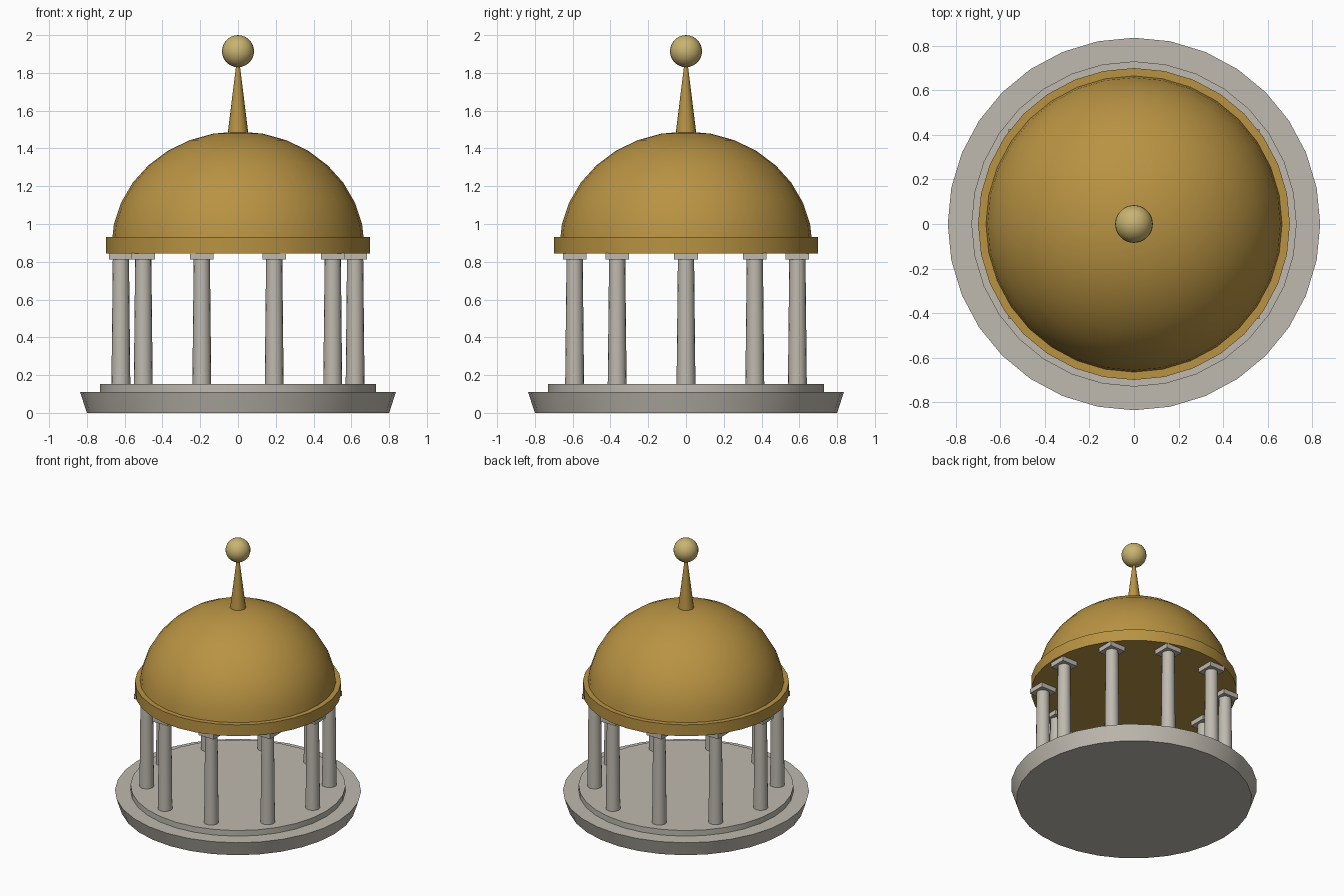
import bpy
import bmesh
from math import cos, sin, pi, radians

if "Cube" in bpy.data.objects:
    bpy.data.objects.remove(bpy.data.objects["Cube"])


def material(name, rgb):
    m = bpy.data.materials.new(name)
    m.diffuse_color = (*rgb, 1)
    m.use_nodes = True
    m.node_tree.nodes["Principled BSDF"].inputs["Base Color"].default_value = m.diffuse_color
    return m


stone = material("stone", (0.52, 0.49, 0.43))
gold = material("gold", (0.48, 0.29, 0.055))
pale_gold = material("pale_gold", (0.58, 0.45, 0.16))


def finish(name, bm, mat, location=(0, 0, 0)):
    bmesh.ops.recalc_face_normals(bm, faces=bm.faces)
    mesh = bpy.data.meshes.new(name)
    bm.to_mesh(mesh)
    bm.free()
    mesh.materials.append(mat)
    obj = bpy.data.objects.new(name, mesh)
    obj.location = location
    bpy.context.collection.objects.link(obj)
    bpy.ops.object.select_all(action='DESELECT')
    obj.select_set(True)
    bpy.context.view_layer.objects.active = obj
    bpy.ops.object.shade_smooth_by_angle(angle=radians(35))
    return obj


def lathe(name, profile, sides, mat, location=(0, 0, 0)):
    """Revolve (radius, z) points around z; radius 0 becomes a pole, open ends are capped."""
    bm = bmesh.new()
    rings = []
    for r, z in profile:
        count = sides if r > 0 else 1
        rings.append([bm.verts.new((r * cos(2 * pi * i / sides), r * sin(2 * pi * i / sides), z))
                      for i in range(count)])
    for a, b in zip(rings, rings[1:]):
        for i in range(sides):
            j = (i + 1) % sides
            corners = [a[i % len(a)], a[j % len(a)], b[j % len(b)], b[i % len(b)]]
            bm.faces.new(list(dict.fromkeys(corners)))
    for ring in (rings[0], rings[-1]):
        if len(ring) > 1:
            bm.faces.new(ring)
    return finish(name, bm, mat, location)


# Flared plinth and raised floor
lathe("plinth", [(0.80, 0), (0.836, 0.11)], 32, stone)
lathe("floor_step", [(0.73, 0.11), (0.73, 0.152)], 32, stone)

# Ten tapered columns, each with a square capital aligned to the axes
for k in range(10):
    a = 2 * pi * k / 10
    spot = (0.62 * cos(a), 0.62 * sin(a), 0)
    lathe(f"column_{k + 1}", [(0.05, 0.15), (0.043, 0.815)], 16, stone, spot)
    bm = bmesh.new()
    bmesh.ops.create_cube(bm, size=1)
    bmesh.ops.scale(bm, vec=(0.125, 0.125, 0.035), verts=bm.verts)
    finish(f"capital_{k + 1}", bm, stone, (spot[0], spot[1], 0.8285))

# Roof ring and dome
lathe("roof_ring", [(0.70, 0.845), (0.70, 0.93)], 32, gold)
quarter = [i * pi / 16 for i in range(8)]
lathe("dome", [(0.67 * cos(t), 0.88 + 0.61 * sin(t)) for t in quarter] + [(0, 1.49)], 32, gold)

# Spire and ball
lathe("spire", [(0.055, 1.475), (0.01, 1.84)], 16, gold)
bm = bmesh.new()
bmesh.ops.create_uvsphere(bm, u_segments=20, v_segments=14, radius=0.085)
finish("finial_ball", bm, pale_gold, (0, 0, 1.915))
